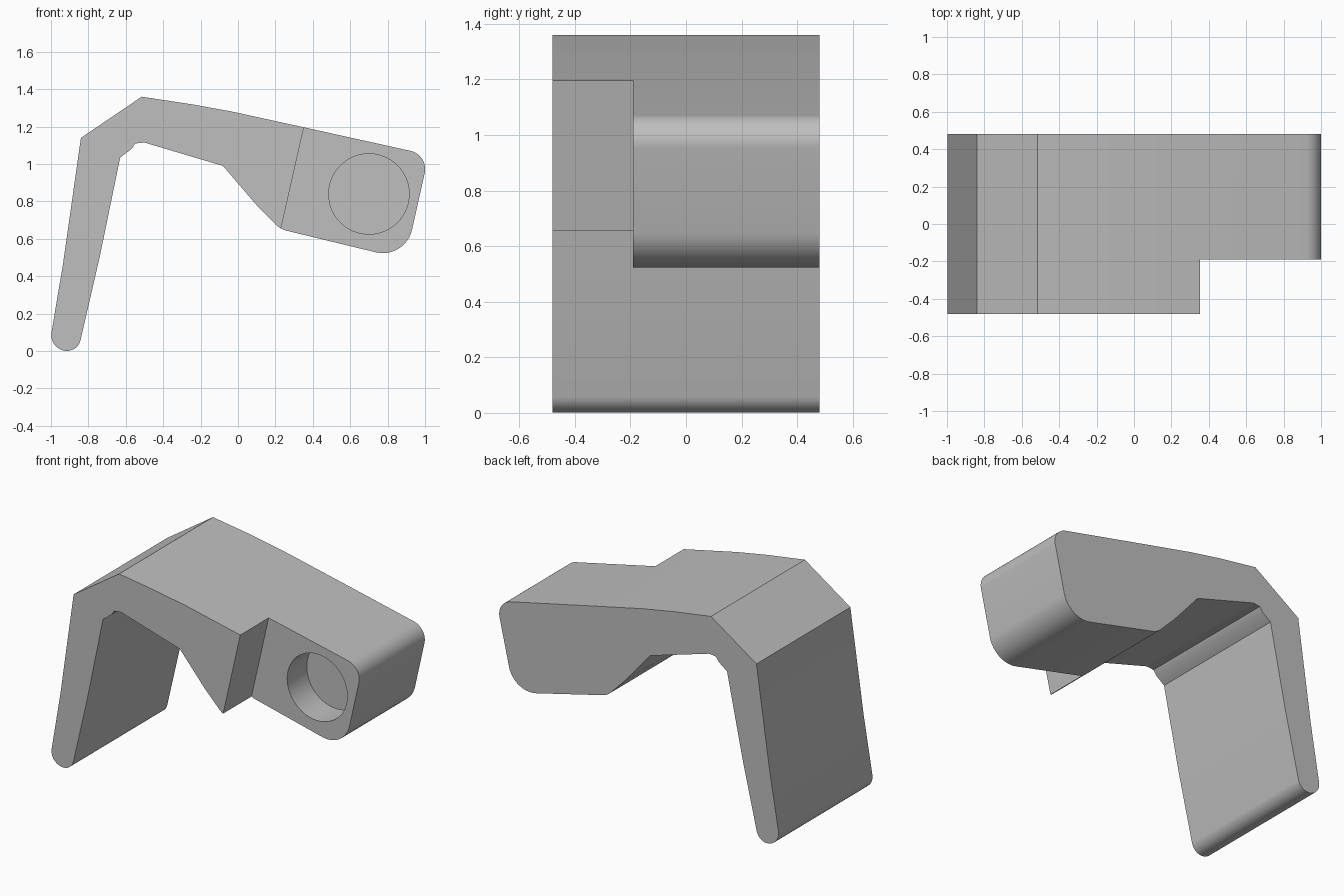
import bpy, bmesh, math
from mathutils import Vector

cube = bpy.data.objects.get("Cube")
if cube:
    bpy.data.objects.remove(cube)

grey = bpy.data.materials.new("plain grey")
grey.use_nodes = True
colour = (0.52, 0.52, 0.52, 1)
grey.diffuse_color = colour
grey.node_tree.nodes["Principled BSDF"].inputs["Base Color"].default_value = colour


def rounded(corners, steps=12):
    """Replace each corner that has a radius (third value) by an arc."""
    out = []
    for i, (x, z, r) in enumerate(corners):
        p = Vector((x, z))
        if r == 0:
            out.append(p)
            continue
        a = (Vector(corners[i - 1][:2]) - p).normalized()
        b = (Vector(corners[(i + 1) % len(corners)][:2]) - p).normalized()
        half = a.angle(b) / 2
        centre = p + (a + b).normalized() * r / math.sin(half)
        start = p + a * r / math.tan(half) - centre
        end = p + b * r / math.tan(half) - centre
        sweep = start.angle(end)
        for k in range(steps + 1):
            t = k / steps
            arc = start * math.sin((1 - t) * sweep) + end * math.sin(t * sweep)
            out.append(centre + arc / math.sin(sweep))
    return out


def extrude(name, outline, y0, y1):
    """Solid with an XZ outline, running from y0 to y1."""
    bm = bmesh.new()
    face = bm.faces.new([bm.verts.new((x, y0, z)) for x, z in outline])
    grown = bmesh.ops.extrude_face_region(bm, geom=[face])
    verts = [g for g in grown["geom"] if isinstance(g, bmesh.types.BMVert)]
    bmesh.ops.translate(bm, verts=verts, vec=(0, y1 - y0, 0))
    bmesh.ops.recalc_face_normals(bm, faces=bm.faces)
    mesh = bpy.data.meshes.new(name)
    bm.to_mesh(mesh)
    bm.free()
    mesh.materials.append(grey)
    obj = bpy.data.objects.new(name, mesh)
    bpy.context.collection.objects.link(obj)
    return obj


# Hooked body: top, rounded end, underside, inner bend, leg and rounded tip
profile = rounded([
    (-0.84, 1.14, 0), (-0.515, 1.36, 0), (-0.25, 1.32, 0), (-0.03, 1.28, 0),
    (0.35, 1.197, 0), (1.02, 1.049, 0.1), (0.895, 0.49, 0.16),
    (0.225, 0.652, 0.12), (0.1, 0.78, 0), (-0.08, 0.99, 0),
    (-0.5, 1.115, 0.04), (-0.55, 1.11, 0), (-0.57, 1.08, 0), (-0.63, 1.035, 0),
    (-0.74, 0.5, 0), (-0.857, -0.007, 0.075), (-1.012, 0.012, 0.085),
    (-0.935, 0.47, 0),
])
body = extrude("hooked_body", profile, -0.48, 0.48)

# Cutters: slanted step at the front of the end block, and its blind round hole
step = extrude("step_cutter", [(0.376, 1.3), (1.3, 1.3), (1.3, 0.3), (0.149, 0.3)], -0.7, -0.19)
ring = [(0.7 + 0.215 * math.cos(math.tau * k / 64),
         0.84 + 0.215 * math.sin(math.tau * k / 64)) for k in range(64)]
hole = extrude("hole_cutter", ring, -0.4, 0.01)

bpy.ops.object.select_all(action='DESELECT')
bpy.context.view_layer.objects.active = body
body.select_set(True)
for cutter in (step, hole):
    cutter.hide_render = True
    mod = body.modifiers.new(cutter.name, 'BOOLEAN')
    mod.operation = 'DIFFERENCE'
    mod.solver = 'EXACT'
    mod.object = cutter
    bpy.ops.object.modifier_apply(modifier=mod.name)
    bpy.data.objects.remove(cutter)

bpy.ops.object.shade_smooth_by_angle(angle=math.radians(25))
